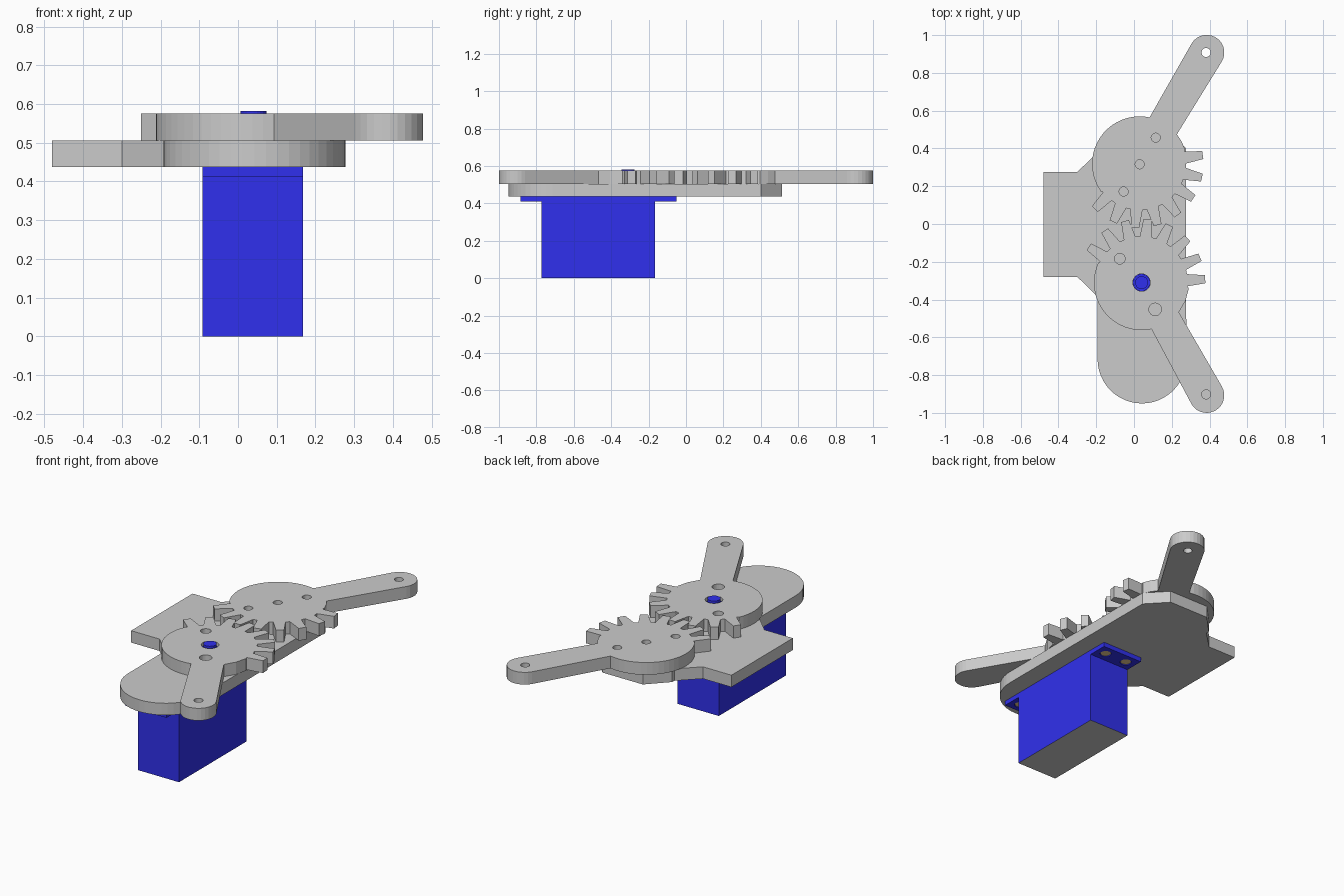
import bpy, bmesh
from math import cos, sin, radians, atan2, degrees

if "Cube" in bpy.data.objects:
    bpy.data.objects.remove(bpy.data.objects["Cube"])

BOTTOM, MID, TOP = 0.437, 0.505, 0.575


def material(name, color):
    m = bpy.data.materials.new(name)
    m.diffuse_color = (*color, 1)
    m.use_nodes = True
    m.node_tree.nodes["Principled BSDF"].inputs["Base Color"].default_value = m.diffuse_color
    return m


blue = material("blue", (0.03, 0.03, 0.85))
brass = material("brass", (0.85, 0.62, 0.3))
grey = material("grey", (0.8, 0.8, 0.8))


def arc(cx, cy, r, a0, a1, n):
    return [(cx + r * cos(radians(a0 + (a1 - a0) * i / n)),
             cy + r * sin(radians(a0 + (a1 - a0) * i / n))) for i in range(n + 1)]


def circle(cx, cy, r, n=24):
    return arc(cx, cy, r, 0, 360, n)[:-1]


def rect(x0, x1, y0, y1):
    return [(x0, y0), (x1, y0), (x1, y1), (x0, y1)]


def slab(name, outlines, z0, z1, mat=None):
    """Flat plate: first outline is the edge, the others are holes."""
    cu = bpy.data.curves.new(name + "_profile", 'CURVE')
    cu.dimensions = '2D'
    cu.fill_mode = 'BOTH'
    cu.extrude = (z1 - z0) / 2
    for pts in outlines:
        s = cu.splines.new('POLY')
        s.points.add(len(pts) - 1)
        for p, (x, y) in zip(s.points, pts):
            p.co = (x, y, 0, 1)
        s.use_cyclic_u = True
        s.use_smooth = False
    tmp = bpy.data.objects.new(name + "_tmp", cu)
    bpy.context.collection.objects.link(tmp)
    dg = bpy.context.evaluated_depsgraph_get()
    me = bpy.data.meshes.new_from_object(tmp.evaluated_get(dg))
    bpy.data.objects.remove(tmp)
    bpy.data.curves.remove(cu)
    bm = bmesh.new()
    bm.from_mesh(me)
    bmesh.ops.remove_doubles(bm, verts=bm.verts, dist=1e-5)
    bmesh.ops.dissolve_limit(bm, angle_limit=0.01, verts=bm.verts, edges=bm.edges)
    bmesh.ops.translate(bm, verts=bm.verts, vec=(0, 0, (z0 + z1) / 2))
    bmesh.ops.recalc_face_normals(bm, faces=bm.faces)
    for f in bm.faces:
        f.smooth = False
    bm.to_mesh(me)
    bm.free()
    me.name = name
    me.materials.clear()
    if mat:
        me.materials.append(mat)
    ob = bpy.data.objects.new(name, me)
    bpy.context.collection.objects.link(ob)
    return ob


def gear_outline(cx, cy, tip, first, side):
    """Disc with an arm and eight teeth; side = -1 mirrors it front to back."""
    body, outer, pitch = 0.252, 0.338, 20.4
    tx, ty = tip[0] - cx, (tip[1] - cy) * side
    ang = degrees(atan2(ty, tx))
    pts = arc(tx, ty, 0.093, ang + 90, ang - 90, 14)
    pts += arc(0, 0, body, 38.5, first + 10, 2)
    for i in range(8):
        a = first - i * pitch
        for r, d in ((0.245, 7.5), (outer, 3.6), (outer, -3.6), (0.245, -7.5)):
            pts.append((r * cos(radians(a + d)), r * sin(radians(a + d))))
    pts += arc(0, 0, body, first - 7 * pitch - 10, -282, 20)
    return [(cx + x, cy + y * side) for x, y in pts]


# Base plate with rounded front end and side tab
plate = arc(0.042, -0.715, 0.235, 180, 360, 24)
plate += [(0.275, 0.40), (0.17, 0.512), (-0.085, 0.512), (-0.193, 0.40),
          (-0.193, 0.38), (-0.30, 0.275), (-0.48, 0.275), (-0.48, -0.28),
          (-0.30, -0.28), (-0.193, -0.385)]
slab("base_plate", [plate, circle(0.04, -0.31, 0.048)], BOTTOM, MID)

# Meshing gear arms
slab("driven_gear_arm", [gear_outline(0.03, 0.318, (0.385, 0.908), 8, 1),
                         circle(0.03, 0.316, 0.024), circle(0.115, 0.457, 0.024),
                         circle(-0.055, 0.172, 0.024), circle(0.382, 0.908, 0.024)], MID, TOP)
slab("driver_gear_arm", [gear_outline(0.04, -0.31, (0.385, -0.907), -3, -1),
                         circle(0.04, -0.31, 0.046), circle(-0.075, -0.184, 0.028),
                         circle(0.112, -0.452, 0.033), circle(0.382, -0.902, 0.024)], MID, TOP)
slab("arm_hole_floor", [circle(0.382, -0.902, 0.024)], MID, 0.54)

# Motor body with a grey underside
body = slab("motor_body", [rect(-0.092, 0.168, -0.773, -0.165)], 0, BOTTOM, blue)
body.data.materials.append(grey)
for f in body.data.polygons:
    if f.normal.z < -0.9:
        f.material_index = 1

# Mounting flanges with recessed screws
SCREW_X = (-0.033, 0.109)
for label, y0, y1 in (("back", -0.165, -0.052), ("front", -0.886, -0.773)):
    yc = (y0 + y1) / 2
    slab(label + "_flange", [rect(-0.092, 0.168, y0, y1)] +
         [circle(x, yc, 0.031) for x in SCREW_X], 0.411, BOTTOM, blue)
    for i, x in enumerate(SCREW_X):
        slab(f"{label}_screw_{i + 1}", [circle(x, yc, 0.028)], 0.414, BOTTOM, brass)

# Motor shaft
slab("shaft_collar", [circle(0.04, -0.31, 0.045)], BOTTOM, 0.555, blue)
slab("shaft_tip", [circle(0.04, -0.31, 0.034)], 0.555, 0.582, blue)
